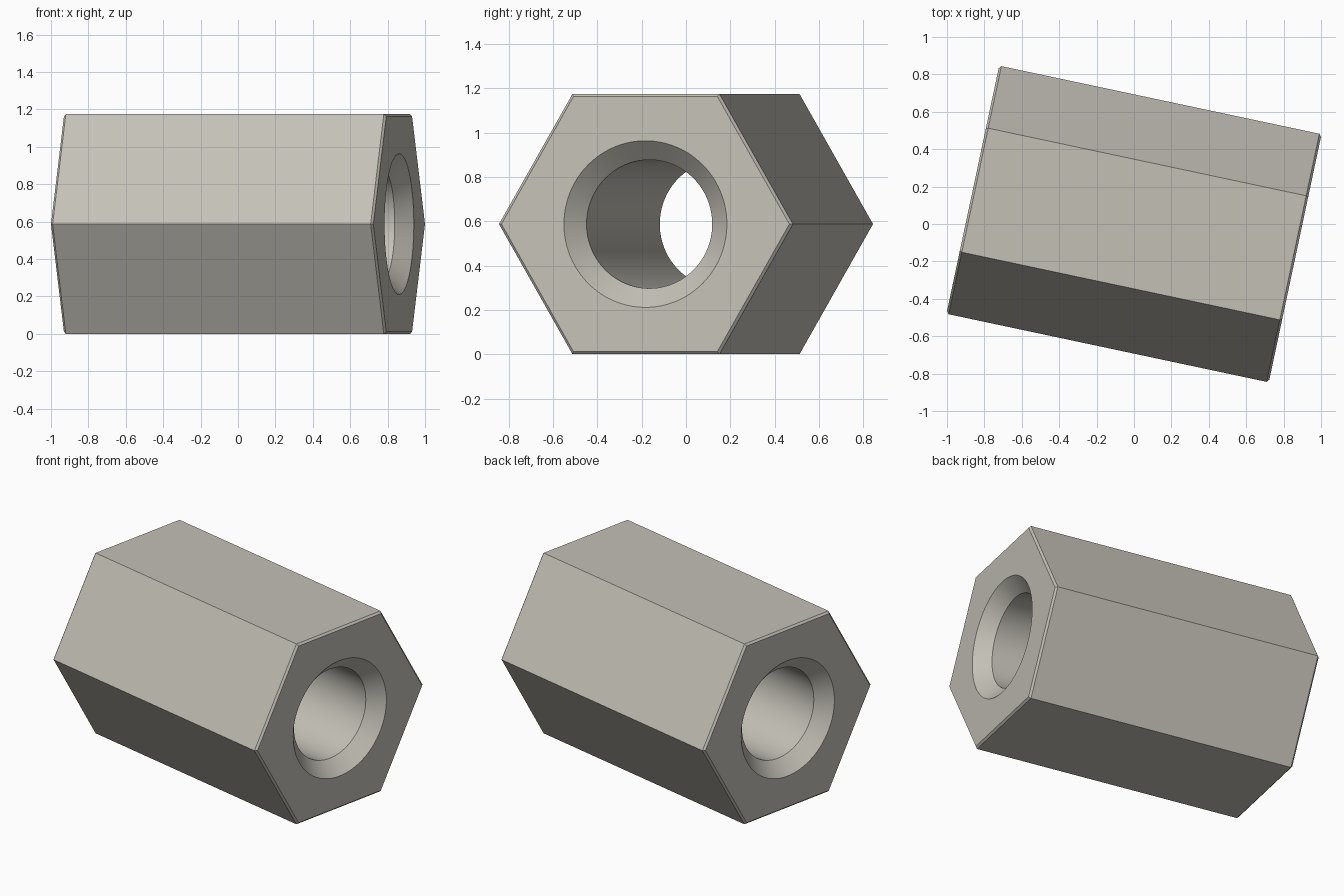
import bpy, bmesh
from math import cos, sin, tau, sqrt, radians

HALF, CORNER = 0.881, 0.678      # half length, hexagon corner radius
BEVEL = 0.012                    # outer edge bevel
BORE, SINK = 0.29, 0.376         # bore and countersink radii
SIDES, SEGS = 6, 96

cube = bpy.data.objects.get("Cube")
if cube:
    bpy.data.objects.remove(cube, do_unlink=True)

bm = bmesh.new()


def ring(x, radius, count):
    return [bm.verts.new((x, radius * cos(tau * i / count), radius * sin(tau * i / count)))
            for i in range(count)]


def bridge(a, b):
    n = len(a)
    for i in range(n):
        j = (i + 1) % n
        bm.faces.new((a[i], a[j], b[j], b[i]))


def end_face(hexagon, circle):
    # One flat piece per hexagon side, reaching in to the countersink rim
    step = SEGS // SIDES
    for i in range(SIDES):
        arc = [circle[(i * step + k) % SEGS] for k in range(step + 1)]
        bm.faces.new([hexagon[(i + 1) % SIDES], hexagon[i]] + arc)


# Bevelled ends with countersunk holes
outer, inner = [], []
for side in (-1, 1):
    rim = ring(side * HALF, CORNER - BEVEL * 2 / sqrt(3), SIDES)
    edge = ring(side * (HALF - BEVEL), CORNER, SIDES)
    mouth = ring(side * HALF, SINK, SEGS)
    throat = ring(side * (HALF - (SINK - BORE)), BORE, SEGS)
    bridge(rim, edge)
    bridge(mouth, throat)
    end_face(rim, mouth)
    outer.append(edge)
    inner.append(throat)

# Hexagonal flats and through bore
bridge(*outer)
bridge(*inner)
bmesh.ops.recalc_face_normals(bm, faces=bm.faces[:])
# Merge each end's pieces into one flat face layout
mesh = bpy.data.meshes.new("hex_standoff")
bm.to_mesh(mesh)
bm.free()

body = bpy.data.objects.new("hex_standoff", mesh)
bpy.context.collection.objects.link(body)
body.location.z = CORNER * sqrt(3) / 2
body.rotation_euler.z = radians(-12)

# Warm grey metal
colour = (0.55, 0.53, 0.47, 1)
mat = bpy.data.materials.new("warm_grey")
mat.use_nodes = True
mat.diffuse_color = colour
mat.node_tree.nodes["Principled BSDF"].inputs["Base Color"].default_value = colour
mesh.materials.append(mat)

bpy.context.view_layer.objects.active = body
body.select_set(True)
bpy.ops.object.shade_smooth_by_angle(angle=radians(30))
